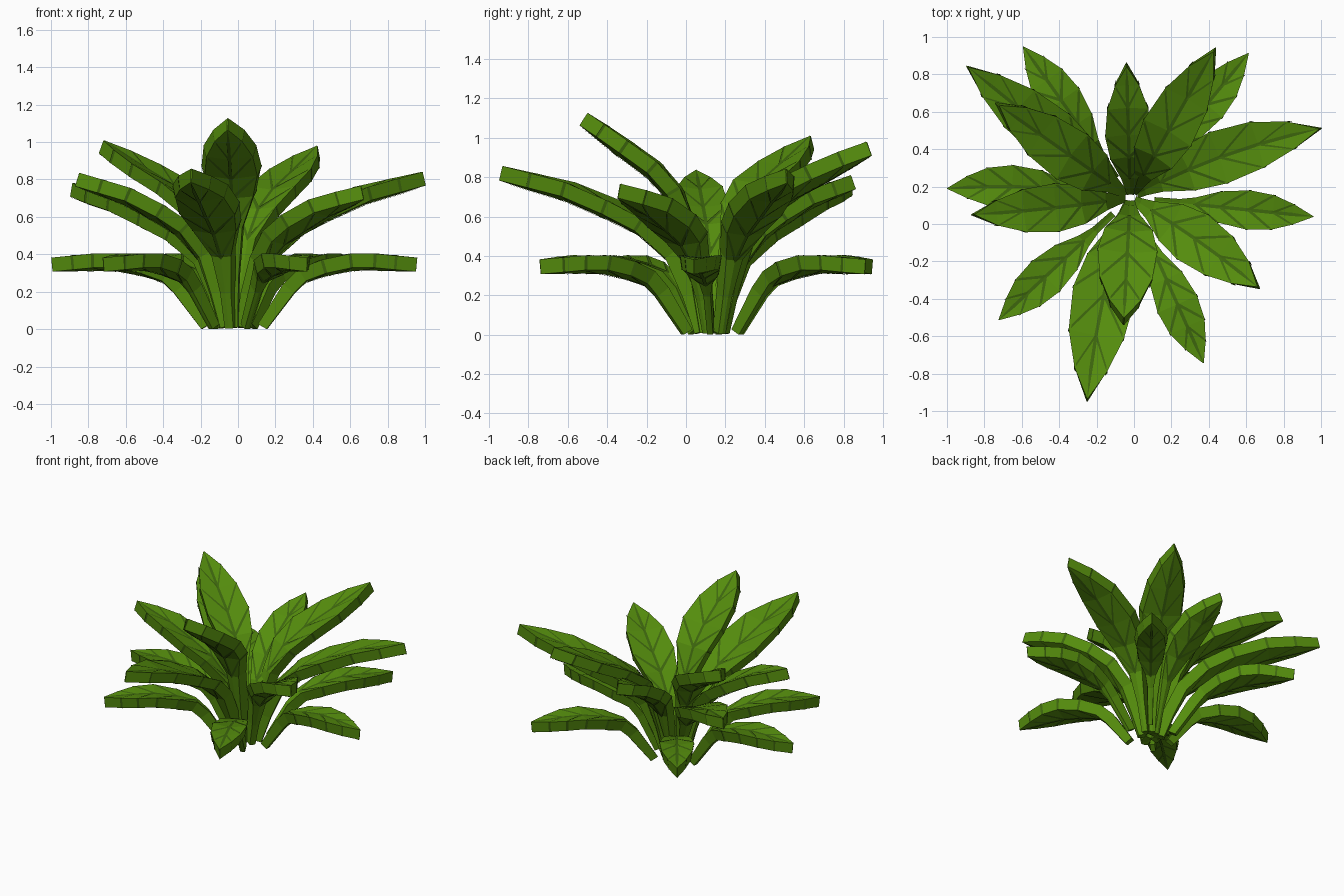
import bpy
from mathutils import Vector

if "Cube" in bpy.data.objects:
    bpy.data.objects.remove(bpy.data.objects["Cube"])

CENTRE = Vector((-0.02, 0.14, 0))
THICK = 0.075


def material(name, rgb):
    m = bpy.data.materials.new(name)
    m.diffuse_color = (*rgb, 1)
    m.use_nodes = True
    m.node_tree.nodes["Principled BSDF"].inputs["Base Color"].default_value = m.diffuse_color
    return m


LEAF = material("leaf_green", (0.09, 0.265, 0.004))
VEIN = material("vein_green", (0.047, 0.135, 0.004))

# Midrib profiles: (radius / tip radius, height / tip height)
LOW = [(.155, .0), (.30, .63), (.375, .84), (.50, .97), (.65, 1.06), (.78, 1.06),
       (.89, 1.03), (1, 1)]
MID = [(.06, .0), (.11, .25), (.19, .50), (.33, .68), (.49, .79), (.69, .90),
       (.86, .955), (1, 1)]
HIGH = [(.06, .0), (.11, .25), (.19, .50), (.30, .665), (.46, .775), (.68, .87),
        (.86, .945), (1, 1)]
# Half width of the blade at each station, relative to the widest place
WIDTH = [.16, .20, .36, .80, 1.0, .88, .52, .02]


def build(name, verts, faces, mat):
    me = bpy.data.meshes.new(name)
    me.from_pydata(verts, [], faces)
    me.materials.append(mat)
    ob = bpy.data.objects.new(name, me)
    bpy.context.collection.objects.link(ob)
    return ob


def leaf(name, tip, profile, width, bend=0.0):
    """Thick folded blade on a stalk, running from the centre to the tip."""
    tip = Vector(tip)
    flat = Vector((tip.x, tip.y, 0)) - CENTRE
    reach = flat.length
    out = flat.normalized()
    across = Vector((-out.y, out.x, 0))
    path = []
    for r, h in profile:
        path.append(CENTRE + out * r * reach + across * bend * 4 * r * (1 - r)
                    + Vector((0, 0, h * tip.z)))
    n = len(path)
    rings, frames = [], []
    for i, p in enumerate(path):
        t = (path[min(i + 1, n - 1)] - path[max(i - 1, 0)]).normalized()
        b = Vector((0, 0, 1)).cross(t).normalized()
        up = t.cross(b)
        w = WIDTH[i] * width / 2
        fold = 0.16 * w
        th = THICK / 2 * (0.75 if i == 0 else 1)
        ring = [p + up * th + b * w, p + up * (th - fold), p + up * th - b * w,
                p - up * th - b * w * .88, p - up * (th + fold), p - up * th + b * w * .88]
        if i == 0:
            for v in ring:
                v.z = max(0.0, v.z + 0.012)
        rings.append(ring)
        frames.append((t, b, up))

    # blade faces, split along the side veins
    verts = [v for ring in rings for v in ring]
    faces = [(5, 4, 3, 2, 1, 0), tuple(range(6 * n - 6, 6 * n))]
    for i in range(n - 1):
        a, c = 6 * i, 6 * i + 6
        for m, s in ((1, 0), (1, 2), (4, 3), (4, 5)):
            tris = [(a + m, c + m, c + s), (a + m, c + s, a + s)]
            faces += tris if s in (0, 3) else [f[::-1] for f in tris]
        for s, e in ((2, 3), (5, 0)):
            faces.append((a + s, a + e, c + e, c + s))
    build(name, verts, faces, LEAF)

    # darker midrib, side veins and edge marks
    vv, vf = [], []

    def strip(p, q, dp, dq, lift):
        k = len(vv)
        vv.extend([p - dp + lift, p + dp + lift, q + dq + lift, q - dq + lift])
        vf.append((k, k + 1, k + 2, k + 3))

    for i in range(2, n - 1):
        t, b, up = frames[i]
        t2, b2, up2 = frames[i + 1]
        for m, sides, sign in ((1, (0, 2), 1), (4, (5, 3), -1)):
            lift = up * 0.003 * sign
            h2 = .001 if i == n - 2 else .009
            strip(rings[i][m], rings[i + 1][m], b * .009, b2 * h2, lift)
            if i < n - 2:
                for s in sides:
                    end = rings[i][m].lerp(rings[i + 1][s], .93)
                    strip(rings[i][m], end, t * .014, t2 * .010, lift)
        if i < n - 2:
            for s, e, sign in ((0, 5, 1), (2, 3, -1)):
                strip(rings[i + 1][s], rings[i + 1][e], t2 * .008, t2 * .008,
                      b2 * .002 * sign)
    build(name + "_veins", vv, vf, VEIN)


# Outer ring of low drooping leaves: tip, width
low = [((.955, .04), .21), ((.37, -.74), .23), ((-.72, -.51), .22),
       ((-.995, .19), .23), ((-.59, .945), .23), ((.61, .91), .22)]
for i, ((x, y), w) in enumerate(low):
    leaf(f"low_leaf_{i + 1}", (x, y, .345), LOW, w, -.03 if i == 3 else 0)

# Middle ring: tip, width, sideways bend
mid = [((.995, .51, .805), .29, .04), ((.665, -.34, .73), .29, .02),
       ((-.25, -.94, .82), .34, -.03), ((-.86, .05, .80), .26, .01),
       ((-.89, .84, .745), .29, 0), ((-.04, .85, .775), .25, 0)]
for i, (tip, w, bend) in enumerate(mid):
    leaf(f"middle_leaf_{i + 1}", tip, MID, w, bend)

# Upright inner leaves
high = [((-.055, -.52, 1.095), .32), ((-.73, .64, .975), .29), ((.43, .93, .945), .29)]
for i, (tip, w) in enumerate(high):
    leaf(f"upright_leaf_{i + 1}", tip, HIGH, w)
